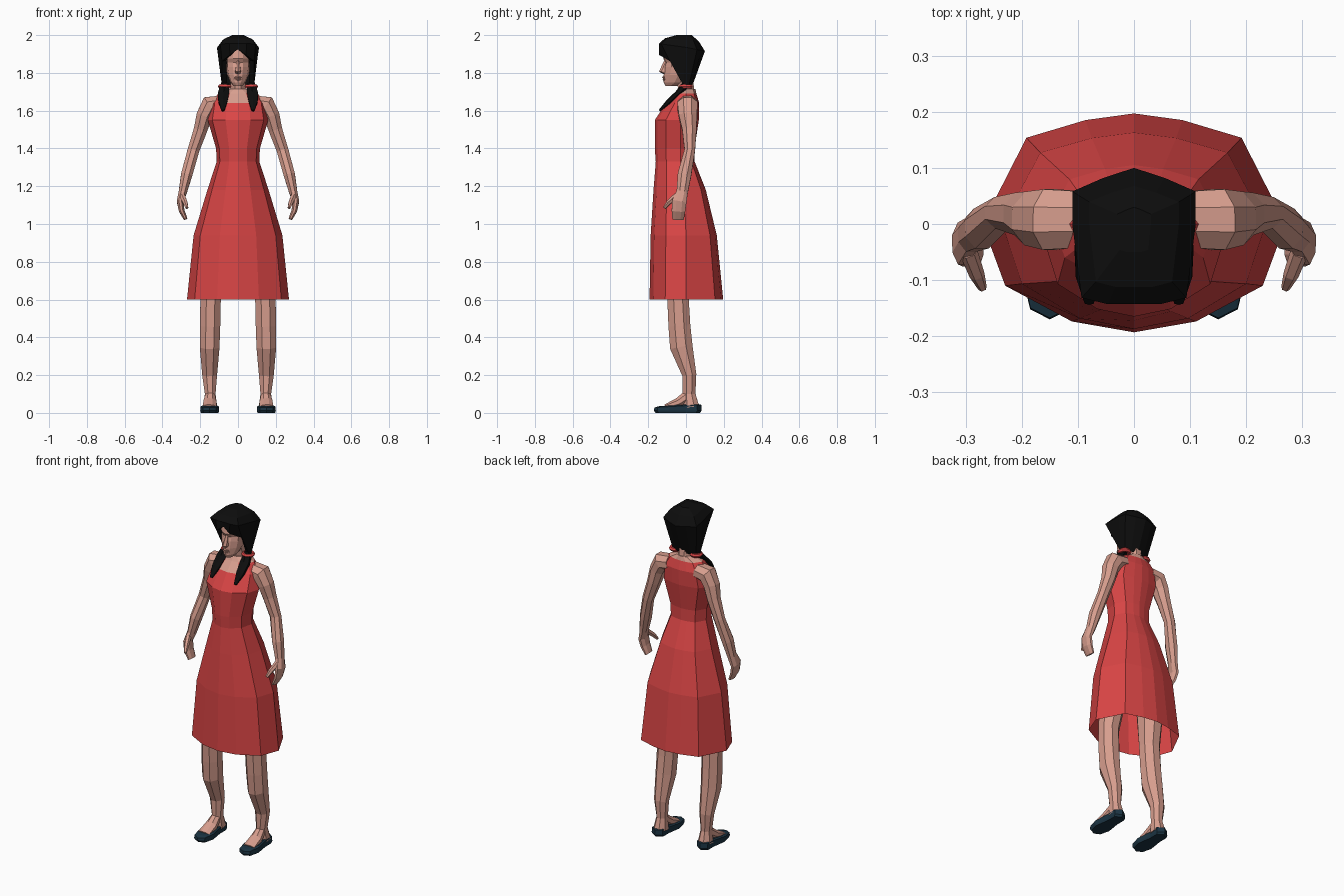
import bpy, bmesh, math
from mathutils import Vector

if "Cube" in bpy.data.objects:
    bpy.data.objects.remove(bpy.data.objects["Cube"])


def material(name, rgb):
    m = bpy.data.materials.new(name)
    m.diffuse_color = (*rgb, 1)
    m.use_nodes = True
    m.node_tree.nodes["Principled BSDF"].inputs["Base Color"].default_value = m.diffuse_color
    return m


RED = material("red cloth", (0.70, 0.06, 0.06))
SKIN = material("skin", (0.68, 0.34, 0.27))
BLACK = material("black hair", (0.004, 0.004, 0.004))
NAVY = material("navy leather", (0.011, 0.034, 0.055))


def loft(name, rings, mats, caps=(True, True), mirror=False, rule=None):
    """Skin a list of equal-length point rings; rule(centre) picks a material."""
    bm = bmesh.new()
    rows = [[bm.verts.new(p) for p in r] for r in rings]
    n = len(rows[0])
    for a, b in zip(rows, rows[1:]):
        for i in range(n):
            j = (i + 1) % n
            bm.faces.new((a[i], a[j], b[j], b[i]))
    if caps[0]:
        bm.faces.new(rows[0][::-1])
    if caps[1]:
        bm.faces.new(rows[-1])
    bmesh.ops.recalc_face_normals(bm, faces=bm.faces)
    if rule:
        for f in bm.faces:
            f.material_index = rule(f.calc_center_median())
    me = bpy.data.meshes.new(name)
    bm.to_mesh(me)
    bm.free()
    for m in mats:
        me.materials.append(m)
    ob = bpy.data.objects.new(name, me)
    bpy.context.collection.objects.link(ob)
    if mirror:
        ob.modifiers.new("mirror", "MIRROR").use_mirror_merge = False
    return ob


def tube(path, n=8):
    """Rings along a path of (x, y, z, side radius, depth radius)."""
    pts = [Vector(p[:3]) for p in path]
    k = 1 / math.cos(math.pi / n)
    rings = []
    for i, p in enumerate(path):
        t = (pts[min(i + 1, len(pts) - 1)] - pts[max(i - 1, 0)]).normalized()
        u = t.cross(Vector((0, 1, 0))).normalized()
        v = t.cross(u)
        rings.append([pts[i] + u * (k * p[3] * math.cos(a)) + v * (k * p[4] * math.sin(a))
                      for a in (2 * math.pi * (j + 0.5) / n for j in range(n))])
    return rings


# Half outlines from front centre to back centre
BODY = [(0, -1), (.41, -.9), (.85, -.57), (1, 0), (.71, .78), (.32, .94), (0, 1)]
HAIR = [(0, -1), (.42, -1), (.85, -.92), (1, 0), (1, .58), (.5, .82), (0, 1)]


def full(half):
    """Complete a half outline by reflecting it in x."""
    return half + [(-x, y, z) for x, y, z in half[-2:0:-1]]


def ring(shape, z, w, yf, yb, y0=0.0, tilt=0.0):
    return full([(x * w, y0 + y * ((y0 - yf) if y < 0 else (yb - y0)), z - tilt * y)
                 for x, y in shape])


# Dress skirt, open below
loft("skirt", [ring(BODY, *s) for s in (
    (.60, .27, -.193, .197), (.94, .235, -.187, .163), (1.18, .162, -.172, .105, -.01),
    (1.33, .113, -.16, .046, -.03))], [RED], caps=(False, False))

# Bodice with bare neckline and shoulders
loft("bodice", [ring(BODY, *s) for s in (
    (1.33, .113, -.16, .046, -.03), (1.40, .116, -.165, .045, -.03), (1.55, .16, -.165, .068, -.03),
    (1.64, .145, -.105, .07, 0), (1.69, .105, -.06, .055, 0), (1.715, .048, -.045, .05, 0))],
    [RED, SKIN], caps=(False, True),
    rule=lambda c: int(c.z > 1.695 or (c.z > 1.64 and abs(c.x) < .05 and c.y < 0)))

# Neck and head
loft("neck", tube([(0, .005, 1.66, .045, .045), (0, 0, 1.72, .04, .042), (0, -.01, 1.80, .04, .045)]), [SKIN])
loft("head", [ring(BODY, *s) for s in (
    (1.73, .022, -.108, -.05, -.08), (1.75, .04, -.118, .0, -.06), (1.79, .057, -.118, .04, -.04),
    (1.83, .064, -.115, .06, -.03), (1.855, .065, -.108, .06, -.03), (1.875, .067, -.12, .06, -.03),
    (1.93, .065, -.11, .06, -.03))], [SKIN])
loft("nose", [full([(0, y, z), (w, y + .012, z), (w * 1.2, -.09, z), (0, -.085, z)]) for z, w, y in (
    (1.795, .012, -.122), (1.807, .014, -.143), (1.865, .007, -.116))], [SKIN])
loft("lips", [full([(0, y, z), (w, y + .012, z), (0, -.09, z)]) for z, w, y in (
    (1.758, .012, -.118), (1.766, .02, -.125), (1.771, .022, -.121), (1.777, .018, -.127), (1.785, .01, -.118))],
    [SKIN])

# Hair with parted fringe, its lower edge rising over the face
edge = [(0, -.138, 1.925), (.042, -.142, 1.895), (.085, -.085, 1.862), (.085, -.012, 1.73),
        (.078, .015, 1.73), (.045, .028, 1.73), (0, .033, 1.73)]
inner = [(x * .7, y * .72, z + .005) for x, y, z in edge]
loft("hair", [ring(HAIR, *s) for s in (
    (2.0, .03, -.05, .03), (1.975, .08, -.112, .068, 0, .008), (1.935, .11, -.143, .10, 0, .02))]
    + [full(edge), full(inner)], [BLACK], caps=(True, False))

# Pigtails and their bands
loft("pigtail", tube([(.07, .0, 1.74, .02, .018), (.077, -.045, 1.69, .029, .013),
                      (.08, -.09, 1.65, .024, .012), (.08, -.14, 1.60, .008, .005)], 6), [BLACK], mirror=True)
for s in (-1, 1):
    bpy.ops.mesh.primitive_torus_add(location=(s * .068, 0, 1.728), major_radius=.026, minor_radius=.012,
                                     major_segments=10, minor_segments=6)
    band = bpy.context.object
    band.name = ("right" if s > 0 else "left") + "_hair_band"
    band.data.materials.append(RED)

# Arms running into the hands
loft("arm", tube([(.09, .008, 1.64, .04, .05), (.15, .008, 1.63, .05, .054), (.178, .01, 1.575, .042, .048),
                  (.198, .018, 1.50, .036, .038), (.236, .02, 1.39, .031, .028), (.272, -.008, 1.26, .03, .036),
                  (.292, -.02, 1.17, .022, .03), (.307, -.035, 1.12, .017, .038),
                  (.298, -.04, 1.07, .015, .036), (.277, -.042, 1.025, .01, .03)]), [SKIN], mirror=True)
loft("thumb", tube([(.295, -.05, 1.15, .014, .014), (.28, -.09, 1.115, .012, .012),
                    (.27, -.114, 1.085, .007, .007)], 6), [SKIN], mirror=True)

# Legs and insteps
loft("leg", tube([(.115, 0, 1.0, .075, .10), (.145, -.042, .60, .054, .057), (.148, -.035, .46, .054, .058),
                  (.15, -.025, .35, .052, .06), (.15, .018, .20, .039, .037), (.147, .016, .10, .028, .034),
                  (.148, .025, .03, .038, .045)]), [SKIN], mirror=True)
loft("instep", tube([(.148, .01, .09, .025, .03), (.149, -.04, .055, .034, .025),
                     (.15, -.11, .032, .036, .012)]), [SKIN], mirror=True)

# Shoes: an outline lofted up to a slightly drawn-in rim
sole = [(0, -.17), (.035, -.152), (.05, -.09), (.036, 0), (.036, .06), (0, .083)]


def shoe_ring(s, height, slope):
    return [(x + .15, y, z) for x, y, z in
            full([(x * s, -.04 + (y + .04) * s, height + slope * (y + .17)) for x, y in sole])]


loft("shoe", [shoe_ring(.93, 0, 0), shoe_ring(1, .012, 0), shoe_ring(.98, .028, .06),
              shoe_ring(.8, .035, .05)], [NAVY], mirror=True)
